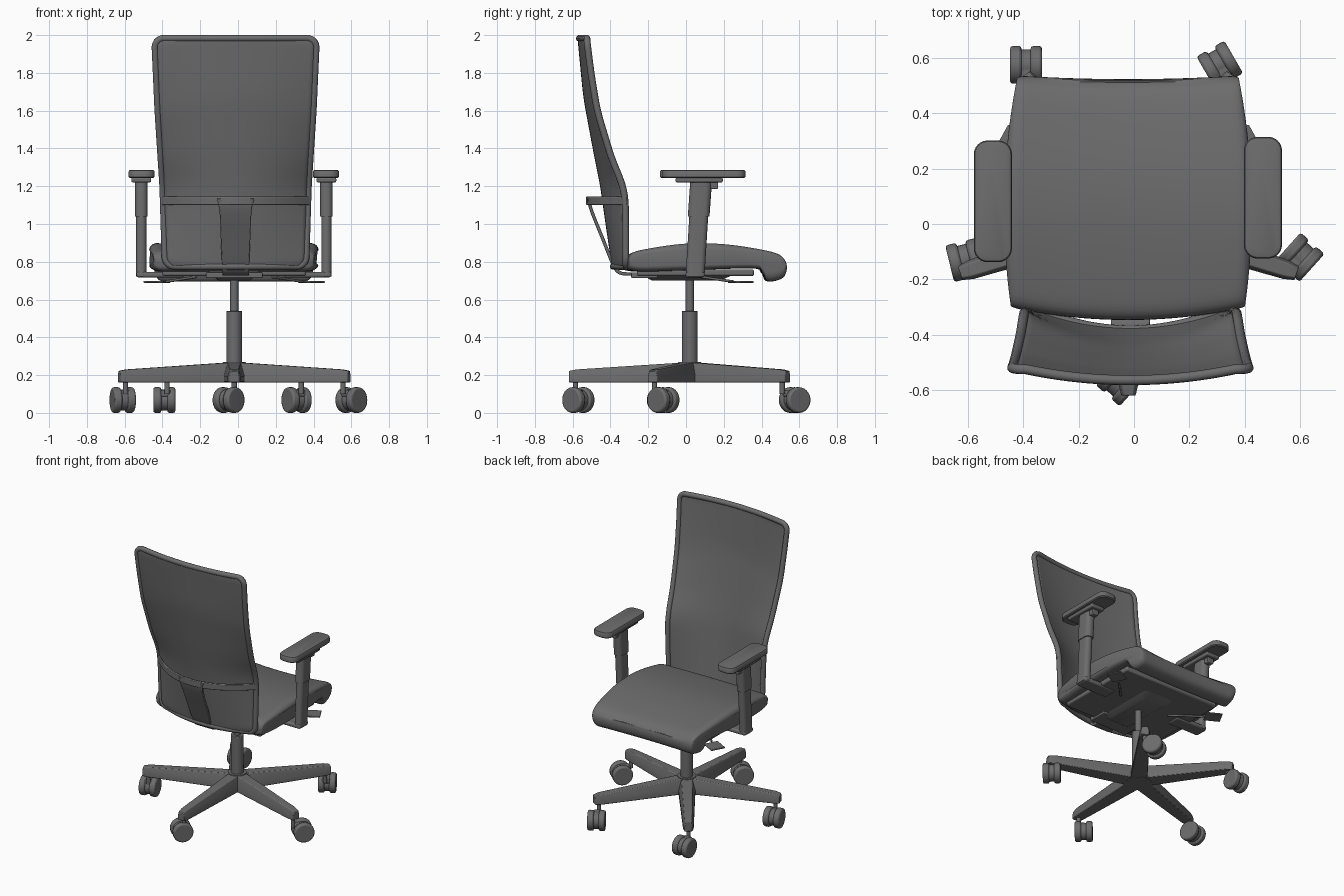
import bpy, bmesh, math
from mathutils import Vector, Matrix

cube = bpy.data.objects.get("Cube")
if cube:
    bpy.data.objects.remove(cube, do_unlink=True)

grey = bpy.data.materials.new("dark grey")
grey.use_nodes = True
colour = (0.15, 0.15, 0.15, 1)
grey.diffuse_color = colour
grey.node_tree.nodes["Principled BSDF"].inputs["Base Color"].default_value = colour

CX, CY = -0.02, 0.02   # centre of the column


def finish(name, bm, angle=35, bevel=0):
    bmesh.ops.recalc_face_normals(bm, faces=bm.faces)
    mesh = bpy.data.meshes.new(name)
    bm.to_mesh(mesh)
    bm.free()
    ob = bpy.data.objects.new(name, mesh)
    bpy.context.collection.objects.link(ob)
    mesh.materials.append(grey)
    if bevel:
        mod = ob.modifiers.new("bevel", 'BEVEL')
        mod.width, mod.segments = bevel, 2
    bpy.ops.object.select_all(action='DESELECT')
    ob.select_set(True)
    bpy.context.view_layer.objects.active = ob
    bpy.ops.object.shade_smooth_by_angle(angle=math.radians(angle))
    return ob


def loft(name, rings, angle=35, bevel=0):
    """Skin closed rings of points, with capped ends."""
    bm = bmesh.new()
    vs = [[bm.verts.new(p) for p in ring] for ring in rings]
    n = len(rings[0])
    for a, b in zip(vs, vs[1:]):
        for i in range(n):
            bm.faces.new((a[i], a[(i + 1) % n], b[(i + 1) % n], b[i]))
    bm.faces.new(vs[0])
    bm.faces.new(vs[-1])
    return finish(name, bm, angle, bevel)


def box(name, centre, size, bevel=0.006, turn=0):
    bm = bmesh.new()
    m = Matrix.Translation(centre) @ Matrix.Rotation(turn, 4, 'Z') @ Matrix.Diagonal((*size, 1))
    bmesh.ops.create_cube(bm, size=1, matrix=m)
    return finish(name, bm, 35, bevel)


def cylinder(name, a, b, r, r2=None, sides=32, bevel=0):
    a, b = Vector(a), Vector(b)
    bm = bmesh.new()
    turn = (b - a).to_track_quat('Z', 'Y').to_matrix().to_4x4()
    bmesh.ops.create_cone(bm, cap_ends=True, segments=sides, radius1=r, radius2=r2 or r,
                          depth=(b - a).length, matrix=Matrix.Translation((a + b) / 2) @ turn)
    return finish(name, bm, 35, bevel)


def rounded(cx, cy, z, w, d, r, n=6):
    """Rounded rectangle ring lying flat."""
    pts = []
    for k, (sx, sy) in enumerate(((1, 1), (-1, 1), (-1, -1), (1, -1))):
        for i in range(n + 1):
            t = math.pi / 2 * (k + i / n)
            pts.append((cx + sx * (w / 2 - r) + r * math.cos(t),
                        cy + sy * (d / 2 - r) + r * math.sin(t), z))
    return pts


def spline(p0, p1, p2, p3, t):
    return 0.5 * (2 * p1 + (p2 - p0) * t + (2 * p0 - 5 * p1 + 4 * p2 - p3) * t * t
                  + (3 * p1 - p0 - 3 * p2 + p3) * t ** 3)


def smooth_path(pts, steps=5, closed=False):
    pts = [Vector(p) for p in pts]
    n, out = len(pts), []
    for i in range(n if closed else n - 1):
        q = [pts[(i + k) % n] if closed else pts[min(max(i + k, 0), n - 1)] for k in (-1, 0, 1, 2)]
        out += [spline(*q, s / steps) for s in range(steps)]
    return out if closed else out + [pts[-1]]


def at(table, z):
    for (z0, a), (z1, b) in zip(table, table[1:]):
        if z <= z1:
            return a + (b - a) * (z - z0) / (z1 - z0)
    return table[-1][1]


# Five-legged base
for k in range(5):
    ang = math.radians(-90 + 72 * k)
    out, side = Vector((math.cos(ang), math.sin(ang), 0)), Vector((-math.sin(ang), math.cos(ang), 0))
    rings = []
    for r, wb, wt, top in ((0, 0.055, 0.035, 0.265), (0.06, 0.055, 0.035, 0.265),
                           (0.6, 0.035, 0.024, 0.23), (0.64, 0.026, 0.018, 0.222)):
        c = Vector((CX, CY, 0)) + out * r
        rings.append([c + side * s + Vector((0, 0, z)) for s, z in
                      ((-wb, 0.162), (wb, 0.162), (wb, 0.195), (wt, top), (-wt, top), (-wb, 0.195))])
    loft("base_leg", rings, 25, 0.004)
cylinder("base_hub", (CX, CY, 0.16), (CX, CY, 0.27), 0.085, 0.06)

# Twin-wheel casters: swivelled position, axle angle
casters = ((-0.05, -0.57, -42), (0.6, -0.12, -42), (0.31, 0.575, 30), (-0.39, 0.575, 0), (-0.61, -0.13, 14))
for k, (x, y, deg) in enumerate(casters):
    ang = math.radians(-90 + 72 * k)
    stem = Vector((CX + 0.605 * math.cos(ang), CY + 0.605 * math.sin(ang), 0))
    cylinder("caster_stem", stem + Vector((0, 0, 0.1)), stem + Vector((0, 0, 0.18)), 0.014, sides=16)
    axle = Vector((math.cos(math.radians(deg)), math.sin(math.radians(deg)), 0))
    c = Vector((x, y, 0.068))
    for s in (-1, 1):
        cylinder("caster_wheel", c + axle * s * 0.016, c + axle * s * 0.058, 0.068, bevel=0.01)
    cylinder("caster_hood", c - axle * 0.02, c + axle * 0.02, 0.056, sides=24)
    box("caster_neck", (c + stem) / 2 + Vector((0, 0, 0.07)), (0.05, 0.05, 0.035), turn=math.radians(deg))

# Gas column
cylinder("column_sleeve", (CX, CY, 0.25), (CX, CY, 0.54), 0.042, bevel=0.004)
cylinder("column_rod", (CX, CY, 0.53), (CX, CY, 0.73), 0.022)

# Seat cushion: side profile skinned across the width, with soft sides and a saddle
profile = smooth_path([(-0.3, 0.79, 0), (-0.285, 0.845, 0), (-0.2, 0.872, 0), (0, 0.9, 0), (0.2, 0.897, 0),
                       (0.4, 0.868, 0), (0.5, 0.838, 0), (0.535, 0.785, 0), (0.525, 0.725, 0), (0.48, 0.7, 0),
                       (0.43, 0.7, 0), (0.405, 0.745, 0), (0.35, 0.765, 0), (0, 0.755, 0), (-0.26, 0.75, 0)],
                      4, True)
rings = []
for i in range(33):
    u = -math.cos(math.pi * i / 32)
    edge = max(0, (abs(u) - 0.9) / 0.1)
    s = 0.55 + 0.45 * math.sqrt(1 - edge * edge)
    ring = []
    for y, z, _ in profile:
        half = 0.448 - 0.2 * (y - 0.05) ** 2
        dip = 0.018 * (1 - u * u) * (z > 0.8)
        yy = y * (0.96 + 0.04 * s) - 0.045 * (1 - u * u) * max(0, -y / 0.3) - 0.012 * (1 - u * u) * max(0, y / 0.5)
        ring.append((-0.022 + u * half, yy, 0.815 + (z - 0.815) * s - dip))
    rings.append(ring)
loft("seat_cushion", rings, 50)

# Under-seat pan, tilt mechanism and levers
box("seat_pan", (CX, 0.05, 0.742), (0.76, 0.62, 0.035), 0.01)
loft("tilt_mechanism", [rounded(CX, 0, 0.7, 0.16, 0.36, 0.03), rounded(CX, 0.01, 0.74, 0.28, 0.52, 0.03)])
box("mechanism_slide", (CX, -0.22, 0.728), (0.3, 0.14, 0.03))
for s in (-1, 1):
    root, tip = Vector((CX + s * 0.2, 0.08, 0.72)), Vector((CX + s * 0.36, 0.25, 0.695))
    cylinder("lever_rod", root, tip, 0.007, sides=12)
    box("lever_paddle", (CX + s * 0.41, 0.29, 0.693), (0.11, 0.1, 0.01), 0.004, s * 0.5)

# Armrests
for s, py in ((-1, 0.082), (1, 0.095)):
    ax = -0.022 + s * 0.49
    box("arm_bracket", (ax - s * 0.1, 0.048, 0.732), (0.25, 0.1, 0.03), 0.01)
    loft("arm_post", [rounded(ax, 0.048, 0.722, 0.054, 0.1, 0.025), rounded(ax, 0.068, 1.05, 0.054, 0.1, 0.025)])
    loft("arm_sleeve", [rounded(ax, 0.067, 1.04, 0.066, 0.115, 0.03), rounded(ax, 0.08, 1.225, 0.066, 0.115, 0.03)])
    box("arm_carriage", (ax, 0.07, 1.233), (0.105, 0.25, 0.026), 0.008)
    box("arm_catch", (ax, 0.15, 1.205), (0.05, 0.04, 0.04))
    loft("arm_pad", [rounded(ax - s * 0.002, py, z, 0.138 - 2 * g, 0.44 - 2 * g, 0.05 - g)
                     for z, g in ((1.244, 0.006), (1.25, 0), (1.278, 0), (1.284, 0.004), (1.287, 0.012))])

# Backrest panel: curved shell with rounded corners
EDGE = [(0.75, -0.318), (1.1, -0.32), (1.18, -0.327), (1.25, -0.352), (1.34, -0.392), (1.6, -0.47), (1.8, -0.503),
        (2, -0.528)]
MID = [(0.75, -0.38), (1, -0.417), (1.2, -0.445), (1.4, -0.485), (1.67, -0.535), (2, -0.567)]
HALF = [(0.75, 0.372), (1.2, 0.386), (1.6, 0.412), (2, 0.43)]
BOT, TOP, RAD = 0.775, 1.983, 0.05
rows, cols = 48, 24


def soft(table, z):
    return sum(at(table, min(2, max(0.75, z + d * 0.025))) for d in (-2, -1, 0, 1, 2)) / 5


def back_point(u, z):
    d = min(RAD, max(0, BOT + RAD - z, z - TOP + RAD))
    half = at(HALF, z) - RAD + math.sqrt(RAD * RAD - d * d)
    e, m = soft(EDGE, z), soft(MID, z)
    return Vector((-0.013 + u * half, e + (m - e) * (1 - u * u), z))


levels = [BOT + (TOP - BOT) * (1 - math.cos(math.pi * j / rows)) / 2 for j in range(rows + 1)]
us = [2 * i / cols - 1 for i in range(cols + 1)]
bm = bmesh.new()
grid = [[bm.verts.new(back_point(u, z)) for u in us] for z in levels]
for a, b in zip(grid, grid[1:]):
    for i in range(cols):
        bm.faces.new((a[i], a[i + 1], b[i + 1], b[i]))
panel = finish("back_panel", bm, 60)
mod = panel.modifiers.new("thickness", 'SOLIDIFY')
mod.thickness, mod.offset = 0.018, 0

# Rim bead following the panel outline
outline = ([back_point(u, BOT) for u in us] + [back_point(1, z) for z in levels[1:]]
           + [back_point(u, TOP) for u in us[-2::-1]] + [back_point(-1, z) for z in levels[-2:0:-1]])
curve = bpy.data.curves.new("back_rim", 'CURVE')
curve.dimensions, curve.bevel_depth, curve.bevel_resolution = '3D', 0.018, 3
line = curve.splines.new('POLY')
line.points.add(len(outline) - 1)
for p, co in zip(line.points, outline):
    p.co = (*co, 1)
line.use_cyclic_u = True
curve.materials.append(grey)
bpy.context.collection.objects.link(bpy.data.objects.new("back_rim", curve))

# Support band around the back
rings = []
for u in us:
    x, y = -0.013 + u * 0.4, -0.32 - 0.2 * (1 - u * u)
    rings.append([(x, y + dy, z) for dy, z in ((-0.009, 1.1), (0.009, 1.1), (0.009, 1.145), (-0.009, 1.145))])
loft("back_band", rings, 35, 0.004)

# Spine strap from the band down under the seat
path = smooth_path([(0.1, -0.515, 1.135), (0.085, -0.5, 1.07), (0.078, -0.44, 0.92), (0.072, -0.385, 0.785),
                    (0.07, -0.35, 0.742), (0.07, -0.28, 0.735), (0.07, -0.12, 0.735)], 5)
rings = []
for i, p in enumerate(path):
    t = path[min(i + 1, len(path) - 1)] - path[max(i - 1, 0)]
    n = Vector((0, -t.z, t.y)).normalized() * 0.009
    c = Vector((-0.013, p.y, p.z))
    w = Vector((p.x, 0, 0))
    rings.append([c - w - n, c + w - n, c + w + n, c - w + n])
loft("spine_strap", rings, 40, 0.004)
